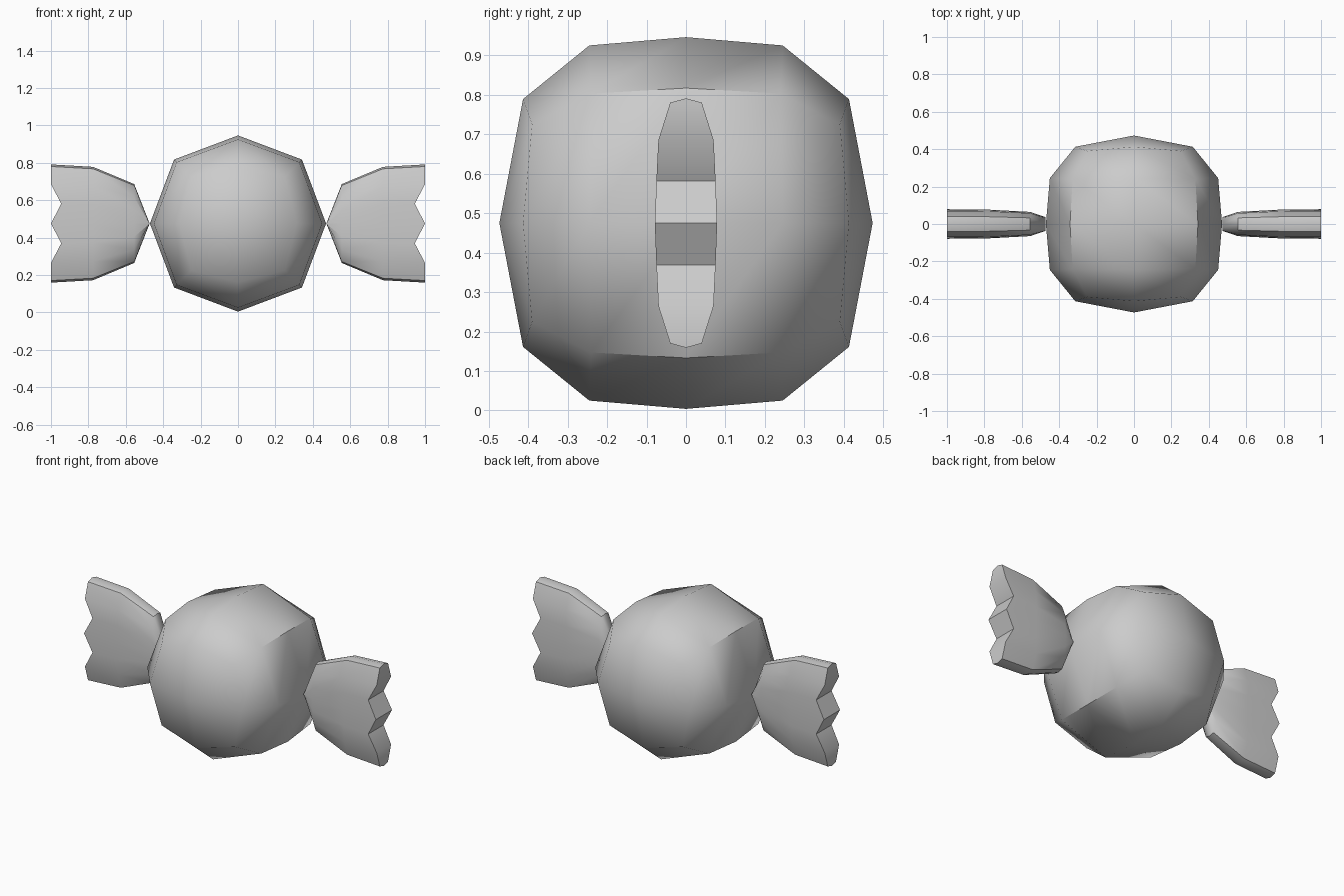
import bpy, bmesh, math

if "Cube" in bpy.data.objects:
    bpy.data.objects.remove(bpy.data.objects["Cube"])

MID = 0.475


def loft(bm, rings):
    """Join consecutive closed rings of vertices with quads."""
    for a, b in zip(rings, rings[1:]):
        n = len(a)
        for i in range(n):
            bm.faces.new((a[i], a[(i + 1) % n], b[(i + 1) % n], b[i]))


def finish(name, bm, angle):
    bmesh.ops.recalc_face_normals(bm, faces=bm.faces[:])
    mesh = bpy.data.meshes.new(name)
    bm.to_mesh(mesh)
    bm.free()
    ob = bpy.data.objects.new(name, mesh)
    ob.location.z = MID
    bpy.context.collection.objects.link(ob)
    bpy.ops.object.select_all(action='DESELECT')
    ob.select_set(True)
    bpy.context.view_layer.objects.active = ob
    bpy.ops.object.shade_smooth_by_angle(angle=math.radians(angle))
    return ob


# candy body: eight-sided rings along y, each (axis radius, axis y, corner offset, corner y)
half = [(0.314, 0.413, 0.25, 0.39), (0.45, 0.245, 0.328, 0.24)]
profile = [(r, -y, c, -cy) for r, y, c, cy in half] + [(0.471, 0, 0.342, 0)] + half[::-1]
bm = bmesh.new()
rings = []
for r, y, c, cy in profile:
    ring = []
    for i in range(8):
        a = math.radians(45 * i)
        rad, yy = (c * math.sqrt(2), cy) if i % 2 else (r, y)
        ring.append(bm.verts.new((rad * math.cos(a), yy, rad * math.sin(a))))
    rings.append(ring)
loft(bm, rings)
# each end is closed by four quads around a centre point
for ring, y in ((rings[0], -0.473), (rings[-1], 0.473)):
    centre = bm.verts.new((0, y, 0))
    for i in range(0, 8, 2):
        bm.faces.new((centre, ring[i], ring[i + 1], ring[(i + 2) % 8]))
finish("candy_body", bm, 45)

# twisted wrapper end: thin lens section (height fraction, half thickness) fanning outwards
side = [(0.965, 0.04), (0.665, 0.07), (0.335, 0.075), (0, 0.079),
        (-0.335, 0.075), (-0.665, 0.07), (-0.965, 0.04)]
section = [(1, 0)] + side + [(-1, 0)] + [(f, -y) for f, y in side[::-1]]
columns = [(0.474, 0.004, 0.47), (0.555, 0.211, 0.82), (0.775, 0.303, 0.97), (1.0, 0.316, 1.0)]
bm = bmesh.new()
rings = []
for x, h, t in columns:
    ring = []
    for f, y in section:
        notch = 0.055 if x == 1.0 and abs(f) == 0.335 else 0
        ring.append(bm.verts.new((x - notch, y * t, f * h)))
    rings.append(ring)
loft(bm, rings)
# zigzag outer edge and the narrow inner tip
for ring in (rings[0], rings[-1]):
    bm.faces.new((ring[0], ring[1], ring[15]))
    for i in range(1, 7):
        bm.faces.new((ring[i], ring[i + 1], ring[15 - i], ring[16 - i]))
    bm.faces.new((ring[7], ring[8], ring[9]))
wrapper = finish("wrapper_ends", bm, 45)
mirror = wrapper.modifiers.new("mirror", 'MIRROR')
mirror.use_axis = (True, False, False)
mirror.use_mirror_merge = False
